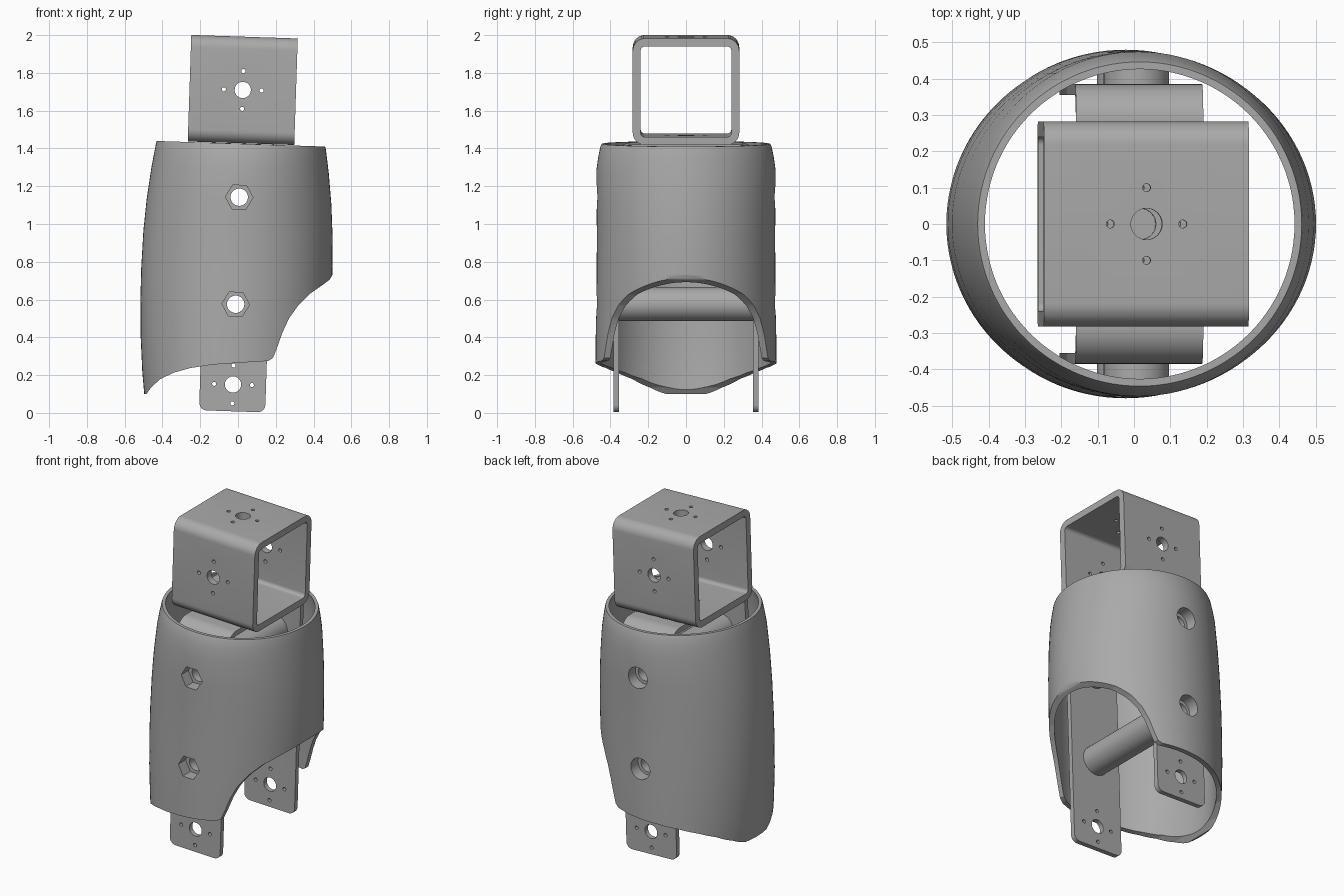
import bpy, bmesh, math
from mathutils import Matrix, Vector

if "Cube" in bpy.data.objects:
    bpy.data.objects.remove(bpy.data.objects["Cube"], do_unlink=True)

grey = bpy.data.materials.new("plain grey")
grey.use_nodes = True
COLOUR = (0.4, 0.4, 0.4, 1)
grey.diffuse_color = COLOUR
grey.node_tree.nodes["Principled BSDF"].inputs["Base Color"].default_value = COLOUR

# the whole assembly leans slightly towards +x
PIVOT = Matrix.Translation((0, 0, 0.95))
LEAN = PIVOT @ Matrix.Rotation(math.radians(1.9), 4, "Y") @ PIVOT.inverted()


def make(name, bm):
    bmesh.ops.recalc_face_normals(bm, faces=bm.faces)
    mesh = bpy.data.meshes.new(name)
    bm.to_mesh(mesh)
    bm.free()
    mesh.materials.append(grey)
    obj = bpy.data.objects.new(name, mesh)
    bpy.context.collection.objects.link(obj)
    return obj


def prism(name, points, y0, y1):
    """Extrude an x-z outline along y."""
    bm = bmesh.new()
    a, b = ([bm.verts.new((x, y, z)) for x, z in points] for y in (y0, y1))
    bm.faces.new(a)
    bm.faces.new(b)
    for i in range(len(a)):
        j = (i + 1) % len(a)
        bm.faces.new((a[i], a[j], b[j], b[i]))
    return make(name, bm)


def disc(x, z, r, sides=32):
    return [(x + r * math.cos(math.tau * i / sides),
             z + r * math.sin(math.tau * i / sides)) for i in range(sides)]


def cut(obj, cutters):
    """Subtract cutters, bake the result and discard them."""
    for c in cutters:
        c.hide_render = True
        mod = obj.modifiers.new("cut", "BOOLEAN")
        mod.object = c
        mod.solver = "EXACT"
    dg = bpy.context.evaluated_depsgraph_get()
    mesh = bpy.data.meshes.new_from_object(obj.evaluated_get(dg))
    obj.modifiers.clear()
    obj.data = mesh
    for c in cutters:
        bpy.data.objects.remove(c, do_unlink=True)


def hole_pattern(z, reach, upright=False):
    """One main hole with four screw holes around it."""
    spots = [(0, 0, 0.043), (0.1, 0, 0.011), (-0.1, 0, 0.011),
             (0, 0.1, 0.011), (0, -0.1, 0.011)]
    out = []
    for x, dz, r in spots:
        c = prism("cutter", disc(x, dz, r, 32 if r > 0.02 else 16), -reach, reach)
        if upright:
            c.data.transform(Matrix.Rotation(math.pi / 2, 4, "X"))
        c.data.transform(Matrix.Translation((0, 0, z)))
        out.append(c)
    return out


def corner(cy, cz, r, start, steps=10):
    """Quarter arc in the y-z plane."""
    return [(cy + r * math.cos(start + math.pi / 2 * i / steps),
             cz + r * math.sin(start + math.pi / 2 * i / steps))
            for i in range(steps + 1)]


def bent_sheet(outer, inner, half, closed):
    """Sheet metal between two y-z paths, running along x."""
    bm = bmesh.new()
    rows = [[bm.verts.new((x, y, z)) for y, z in path]
            for path, x in ((outer, -half), (outer, half), (inner, half), (inner, -half))]
    n = len(outer)
    for k in range(4):
        a, b = rows[k], rows[(k + 1) % 4]
        for i in range(n if closed else n - 1):
            j = (i + 1) % n
            bm.faces.new((a[i], a[j], b[j], b[i]))
    if not closed:
        for i in (0, n - 1):
            bm.faces.new([row[i] for row in rows])
    return bm


def box_path(half, r, zc):
    c = half - r
    path = []
    for k, (sy, sz) in enumerate(((1, 1), (-1, 1), (-1, -1), (1, -1))):
        path += corner(sy * c, zc + sz * c, r, k * math.pi / 2)
    return path


# square tube on top
BOX_Z = 1.71
square_tube = make("square_tube", bent_sheet(
    box_path(0.282, 0.065, BOX_Z), box_path(0.24, 0.023, BOX_Z), 0.282, True))
cut(square_tube, hole_pattern(BOX_Z, 0.4) + hole_pattern(BOX_Z, 0.4, True))


# U-shaped bracket with two hanging legs
def u_path(half, r, top, bottom):
    return ([(half, bottom)] + corner(half - r, top - r, r, 0)
            + corner(r - half, top - r, r, math.pi / 2) + [(-half, bottom)])


FOOT = 0.008
bm = bent_sheet(u_path(0.385, 0.1, 1.426, FOOT), u_path(0.355, 0.07, 1.396, FOOT),
                0.175, False)
feet = [e for e in bm.edges
        if all(abs(v.co.z - FOOT) < 1e-4 for v in e.verts)
        and abs(e.verts[0].co.x - e.verts[1].co.x) < 1e-4]
bmesh.ops.bevel(bm, geom=feet, offset=0.04, segments=6, profile=0.5, affect="EDGES")
bracket = make("bracket", bm)
ROD_Z = (0.575, 1.142)
cut(bracket, hole_pattern(0.15, 0.5)
    + [prism("cutter", disc(0, z, 0.06), -0.5, 0.5) for z in ROD_Z])


# bolt recesses shared by rods and shell: hexagon in front, round at the back
def recesses(z):
    return [prism("cutter", disc(0, z, 0.073, 6), -0.6, -0.4),
            prism("cutter", disc(0, z, 0.066, 40), 0.4, 0.6)]


# hollow cross rods
for label, z in zip(("lower_rod", "upper_rod"), ROD_Z):
    rod = prism(label, disc(0, z, 0.09, 48), -0.455, 0.455)
    cut(rod, recesses(z) + [prism("cutter", disc(0, z, 0.046), -0.7, 0.7)])

# oval shell: height, x radius, y radius, wall thickness
rings = [(0.02, 0.46, 0.48, 0.03), (0.2, 0.482, 0.48, 0.03), (0.4, 0.498, 0.478, 0.03),
         (0.6, 0.505, 0.475, 0.03), (0.75, 0.506, 0.473, 0.03), (0.95, 0.501, 0.472, 0.03),
         (1.12, 0.489, 0.474, 0.03), (1.29, 0.469, 0.474, 0.03), (1.36, 0.458, 0.464, 0.026),
         (1.41, 0.45, 0.453, 0.022), (1.425, 0.446, 0.446, 0.02)]
section = ([(z, a, b) for z, a, b, t in rings]
           + [(z, a - t, b - t) for z, a, b, t in reversed(rings)])
SIDES = 112
bm = bmesh.new()
loops = [[bm.verts.new((a * math.cos(math.tau * i / SIDES), b * math.sin(math.tau * i / SIDES), z))
          for i in range(SIDES)] for z, a, b in section]
for k, a in enumerate(loops):
    b = loops[(k + 1) % len(loops)]
    for i in range(SIDES):
        j = (i + 1) % SIDES
        bm.faces.new((a[i], a[j], b[j], b[i]))
shell = make("shell", bm)

# sweeping lower edge of the shell
edge = [(-0.7, 0.1), (-0.485, 0.1), (-0.46, 0.135), (-0.41, 0.18), (-0.34, 0.213),
        (-0.25, 0.238), (-0.13, 0.256), (0, 0.265), (0.16, 0.275), (0.185, 0.29),
        (0.205, 0.34), (0.235, 0.425), (0.27, 0.5), (0.32, 0.57), (0.38, 0.63),
        (0.44, 0.672), (0.485, 0.705), (0.503, 0.735), (0.51, 0.765), (0.7, 0.8)]
sweep = prism("cutter", edge + [(0.7, -0.3), (-0.7, -0.3)], -0.8, 0.8)
sweep.data.transform(LEAN.inverted())
cut(shell, [sweep] + [c for z in ROD_Z for c in recesses(z)])

# lean and shade every part
bpy.ops.object.select_all(action="DESELECT")
for obj in (square_tube, bracket, shell, bpy.data.objects["lower_rod"], bpy.data.objects["upper_rod"]):
    obj.data.transform(LEAN)
    obj.select_set(True)
    bpy.context.view_layer.objects.active = obj
bpy.ops.object.shade_smooth_by_angle(angle=math.radians(30))
